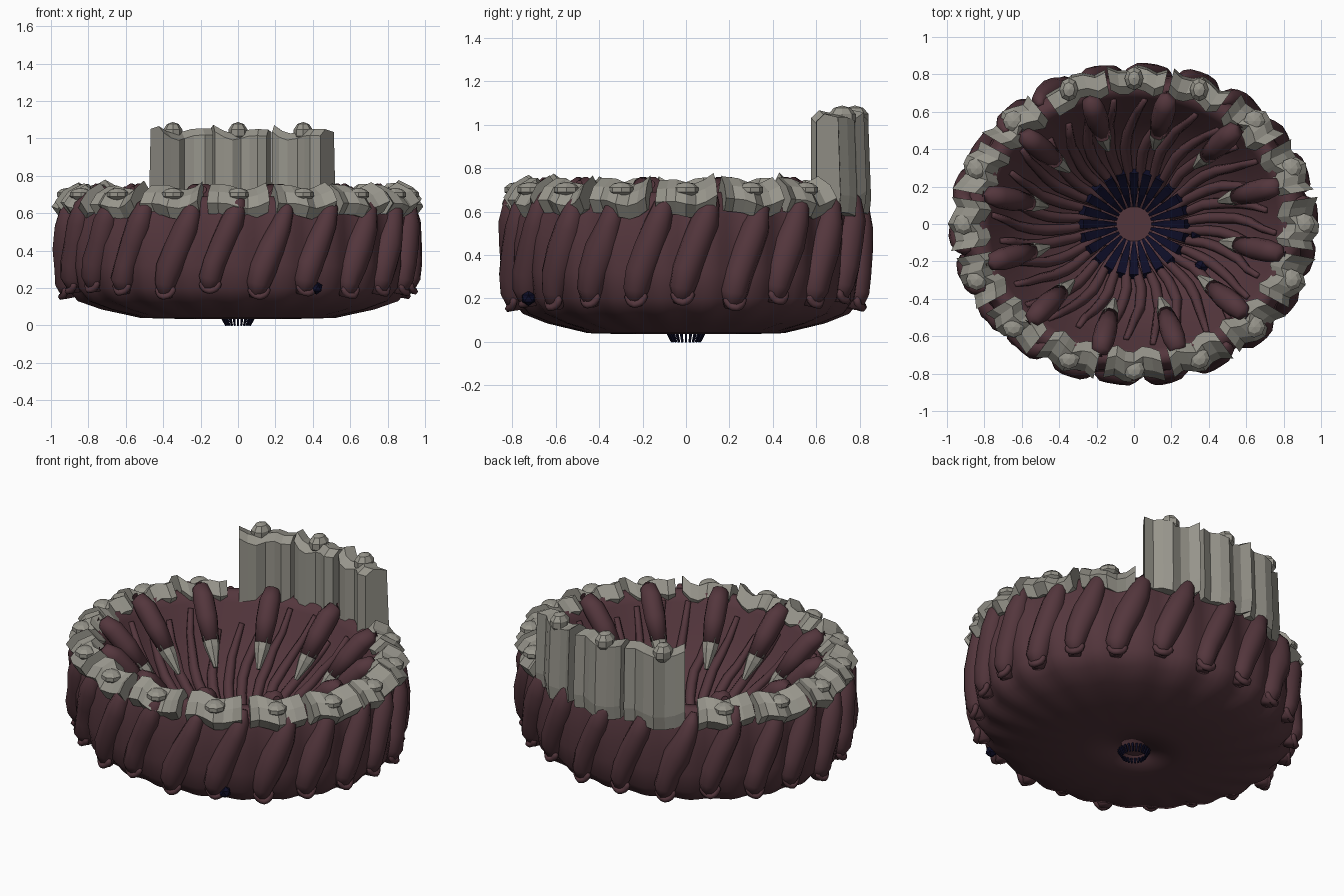
import bpy, bmesh, math, random
from mathutils import Vector, Matrix

random.seed(4)
if "Cube" in bpy.data.objects:
    bpy.data.objects.remove(bpy.data.objects["Cube"])


def material(name, rgb):
    m = bpy.data.materials.new(name)
    m.use_nodes = True
    m.diffuse_color = (*rgb, 1)
    m.node_tree.nodes["Principled BSDF"].inputs["Base Color"].default_value = (*rgb, 1)
    return m


FLESH = material("dark mauve hide", (0.088, 0.037, 0.046))
BONE = material("grey bone", (0.31, 0.30, 0.26))
NAVY = material("deep navy", (0.004, 0.004, 0.02))
BODY_Y, RIM_Y = 0.87, 0.855


def polar(r, deg, z, squash=BODY_Y):
    a = math.radians(deg)
    return Vector((r * math.cos(a), squash * r * math.sin(a), z))


def finish(name, bm, mat, smooth=True):
    bmesh.ops.recalc_face_normals(bm, faces=bm.faces)
    for f in bm.faces:
        f.smooth = smooth
    me = bpy.data.meshes.new(name)
    bm.to_mesh(me)
    bm.free()
    me.materials.append(mat)
    ob = bpy.data.objects.new(name, me)
    bpy.context.collection.objects.link(ob)
    return ob


def loft(bm, rings, closed=False):
    """Skin a list of point rings; cap the ends unless closed."""
    vs = [[bm.verts.new(p) for p in ring] for ring in rings]
    n = len(vs[0])
    pairs = list(zip(vs, vs[1:])) + ([(vs[-1], vs[0])] if closed else [])
    for a, b in pairs:
        for i in range(n):
            j = (i + 1) % n
            bm.faces.new((a[i], a[j], b[j], b[i]))
    if not closed:
        bm.faces.new(vs[0])
        bm.faces.new(vs[-1][::-1])


def tube(bm, pts, radii, sides=8, turn=0.0):
    rings = []
    for i, p in enumerate(pts):
        t = (pts[min(i + 1, len(pts) - 1)] - pts[max(i - 1, 0)]).normalized()
        side = t.cross(Vector((p.x, p.y, 0.01)).normalized() + Vector((0, 0, 0.4))).normalized()
        up = side.cross(t)
        angles = [(k + turn) * math.tau / sides for k in range(sides)]
        rings.append([p + radii[i] * (side * math.cos(a) + up * math.sin(a)) for a in angles])
    loft(bm, rings)


# Bowl shell: outer wall, rim, and inner funnel
PODS = 22
outer = [(0.06, 0.04), (0.3, 0.035), (0.52, 0.04), (0.72, 0.085), (0.85, 0.13), (0.91, 0.2),
         (0.93, 0.32), (0.93, 0.45), (0.92, 0.57), (0.89, 0.66)]
inner = [(0.86, 0.69), (0.81, 0.69), (0.77, 0.64), (0.69, 0.5), (0.57, 0.36),
         (0.43, 0.24), (0.3, 0.15), (0.16, 0.08), (0.06, 0.055)]
bm = bmesh.new()
STEPS = PODS * 6
rings = []
for s in range(STEPS):
    deg = s * 360 / STEPS
    ring = []
    for r, z in outer + inner:
        wave = 0.015 * math.cos(math.radians(PODS * deg)) if (r, z) in outer and r > 0.6 else 0
        ring.append(polar(r - wave, deg, z))
    rings.append(ring)
loft(bm, rings, closed=True)
finish("bowl_shell", bm, FLESH)

# Slanted pods around the outside, each with a curled hook at the foot
bm, hooks = bmesh.new(), bmesh.new()
for k in range(PODS):
    mid = 270 + (k + 0.5) * 360 / PODS + 3.5 + random.uniform(-0.7, 0.7)
    path = [(0.89, 6, 0.69), (0.915, 5, 0.63), (0.92, 3, 0.54), (0.915, 0, 0.43),
            (0.915, -3, 0.32), (0.915, -4.5, 0.24), (0.9, -5, 0.165)]
    jit = random.uniform(-0.02, 0.02)
    tube(bm, [polar(r, mid + d, z + jit) for r, d, z in path],
         [w * random.uniform(0.9, 1.1) for w in (0.018, 0.045, 0.064, 0.074, 0.07, 0.062, 0.035)], 10)
    arc = [math.radians(170 + 20 * i) for i in range(11)]
    tube(hooks, [polar(0.945 - 0.02 * abs(math.cos(a)), mid - 4.3 + 2.8 * math.cos(a),
                       0.215 + jit + 0.045 * math.sin(a)) for a in arc],
         [0.008] + [0.018] * 9 + [0.008], 6)
finish("outer_pods", bm, FLESH)
finish("pod_hooks", hooks, FLESH)


# Kinked ribs lining the bowl, following its inner profile
def bowl_z(r):
    for (r1, z1), (r0, z0) in zip(inner, inner[1:]):
        if r0 <= r <= r1:
            return z0 + (z1 - z0) * (r - r0) / (r1 - r0)
    return inner[0][1]


bm = bmesh.new()
RIBS = 32
for k in range(RIBS):
    base = k * 360 / RIBS
    end = random.uniform(0.68, 0.77)
    bend = random.uniform(4, 6.5)
    pts, rad = [], []
    for i in range(9):
        t = i / 8
        r = 0.2 + (end - 0.2) * t
        swirl = bend * math.sin(t * 4) + random.uniform(-0.6, 0.6)
        pts.append(polar(r, base + swirl, bowl_z(r) + 0.014))
        rad.append(0.016 + 0.014 * math.sin(math.pi * t))
    tube(bm, pts, rad, 7)
finish("inner_ribs", bm, FLESH)

# Inner pods with bone claws that hang from the rim
pods, claws = bmesh.new(), bmesh.new()
for k in range(12):
    a = 17 + 30 * k
    tube(pods, [polar(r, a, z) for r, z in ((0.83, 0.725), (0.8, 0.72), (0.74, 0.68), (0.66, 0.595), (0.575, 0.49))],
         [0.02, 0.045, 0.06, 0.06, 0.046], 10)
    tube(claws, [polar(r, a, z) for r, z in ((0.595, 0.51), (0.55, 0.46), (0.475, 0.37))],
         [0.05, 0.042, 0.012], 7)
finish("inner_pods", pods, FLESH)
finish("bone_claws", claws, BONE, False)

# Pointed navy teeth converging down the central throat, and stray navy beads
bm = bmesh.new()
TEETH = 24
for k in range(TEETH):
    a = k * 360 / TEETH
    tube(bm, [polar(r, a, z, 1) for r, z in ((0.285, 0.19), (0.26, 0.17), (0.17, 0.115), (0.095, 0.06), (0.065, 0.0))],
         [0.034, 0.034, 0.025, 0.009, 0.006], 4, 0.5)
for x, y, z, s in ((0.36, -0.23, 0.265, 0.042), (0.33, -0.06, 0.19, 0.03), (0.42, -0.725, 0.2, 0.035)):
    bmesh.ops.create_icosphere(bm, subdivisions=1, radius=s, matrix=Matrix.Translation((x, y, z)))
finish("throat_teeth", bm, NAVY, False)

# Throat floor plugging the centre
bm = bmesh.new()
bmesh.ops.create_cone(bm, cap_ends=True, segments=16, radius1=0.075, radius2=0.11, depth=0.025,
                      matrix=Matrix.Translation((0, 0, 0.054)))
finish("throat_floor", bm, FLESH, False)

# Sixteen bone plates on the rim; the three at the back rise into a backrest
low = [(0.93, 0.575), (0.975, 0.635), (0.93, 0.695), (0.85, 0.735), (0.785, 0.67), (0.83, 0.585)]
high = [(0.95, 0.58), (0.96, 0.66), (0.945, 1.02), (0.86, 1.035), (0.81, 1.0), (0.81, 0.58)]
tall_spans = {3: (57.5, 77.3), 4: (79.2, 98.6), 5: (99.4, 121)}
plates, studs = bmesh.new(), bmesh.new()
for k in range(16):
    mid = k * 22.5
    tall = k in tall_spans
    start, stop = tall_spans.get(k, (mid - 9.8, mid + 9.8))
    curl = 0.06 if k == 5 else 0
    tilt, phase = random.uniform(-0.012, 0.012), random.uniform(0.2, 1.0)
    rings = []
    for i in range(7):
        u = i / 3 - 1
        dr = 0.022 * math.cos(u * 5.5 + phase) - curl * max(0, u) ** 2
        dz = 0.025 * u * u - 0.012 * math.sin(u * 4) + tilt * u
        deg = start + (stop - start) * i / 6
        rings.append([polar(r + dr, deg, z + dz, RIM_Y + 0.015 * tall) for r, z in (high if tall else low)])
    loft(plates, rings)
    spot = polar(0.91, mid, 1.03 if tall else 0.7, RIM_Y)
    size = (0.053, 0.066, 0.058) if tall else (0.06, 0.06, 0.036)
    bmesh.ops.create_uvsphere(studs, u_segments=8, v_segments=5, radius=1,
                              matrix=Matrix.Translation(spot) @ Matrix.Diagonal((*size, 1)))
finish("rim_plates", plates, BONE, False)
finish("rim_studs", studs, BONE, False)
